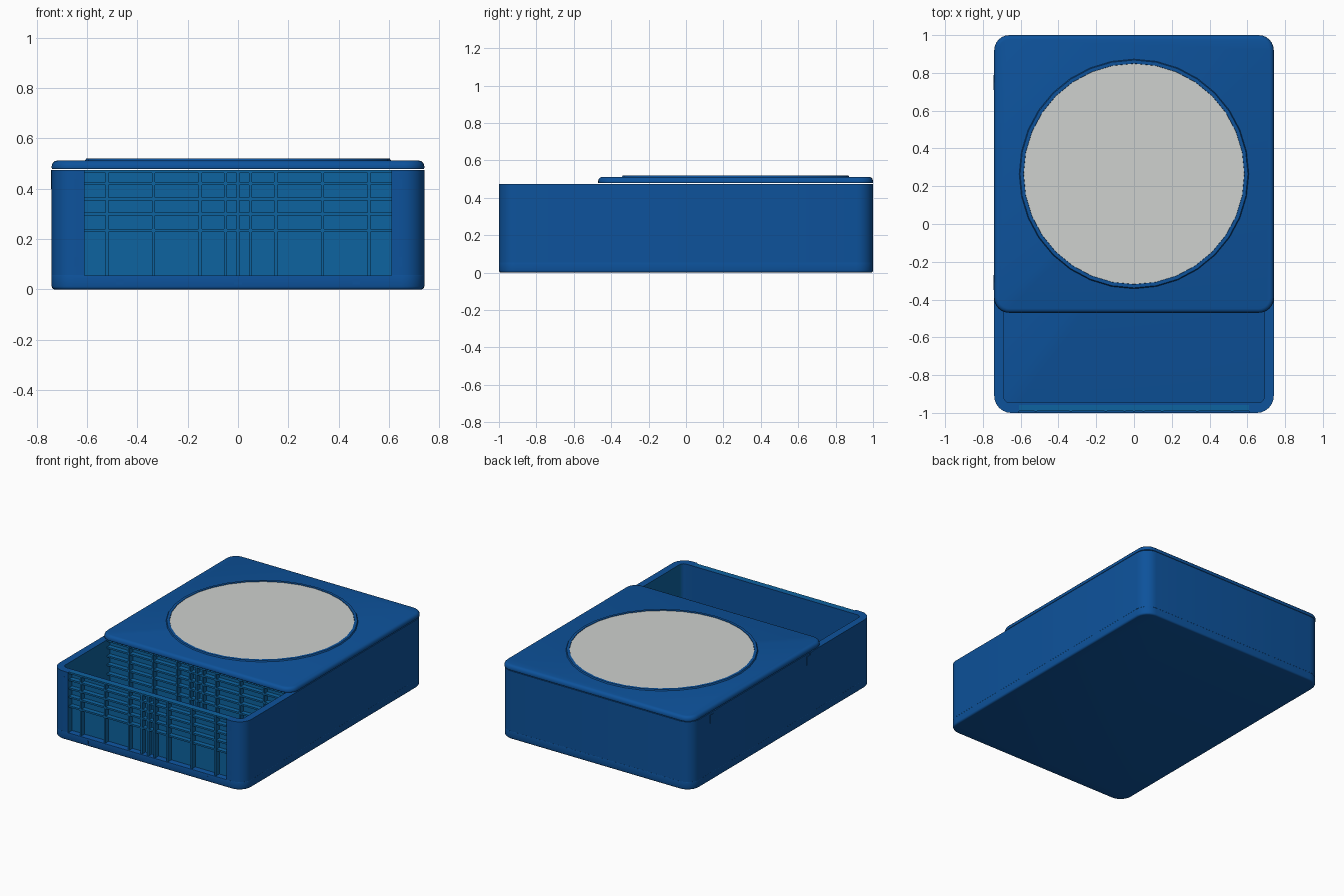
import bpy, bmesh, math

cube = bpy.data.objects.get("Cube")
if cube:
    bpy.data.objects.remove(cube, do_unlink=True)


def material(name, rgb):
    m = bpy.data.materials.new(name)
    m.use_nodes = True
    m.diffuse_color = (*rgb, 1)
    m.node_tree.nodes["Principled BSDF"].inputs["Base Color"].default_value = (*rgb, 1)
    return m


BLUE = material("deep blue", (0.004, 0.085, 0.33))
TEAL = material("teal blue", (0.004, 0.125, 0.35))
GREY = material("light grey", (0.62, 0.64, 0.62))

W, L, H = 0.74, 1.0, 0.475      # half width, half length, wall height
BASE = 0.055                    # floor thickness
GAP = 0.61                      # half width of the front opening


def finish(bm, name, mats, smooth=False, rule=None):
    bmesh.ops.recalc_face_normals(bm, faces=bm.faces)
    bm.normal_update()
    if rule:
        for f in bm.faces:
            f.material_index = int(rule(f))
    me = bpy.data.meshes.new(name)
    bm.to_mesh(me)
    bm.free()
    ob = bpy.data.objects.new(name, me)
    bpy.context.scene.collection.objects.link(ob)
    for m in mats:
        me.materials.append(m)
    if smooth:
        bpy.ops.object.select_all(action="DESELECT")
        ob.select_set(True)
        bpy.context.view_layer.objects.active = ob
        bpy.ops.object.shade_smooth_by_angle(angle=math.radians(35))
    return ob


def add_box(bm, x0, x1, y0, y1, z0, z1):
    ret = bmesh.ops.create_cube(bm, size=1)
    for v in ret["verts"]:
        v.co = ((x0 + x1) / 2 + v.co.x * (x1 - x0),
                (y0 + y1) / 2 + v.co.y * (y1 - y0),
                (z0 + z1) / 2 + v.co.z * (z1 - z0))


def outline(w, y0, y1, r, n=6):
    """Rounded rectangle, anticlockwise from the front right corner."""
    pts = []
    corners = [(w - r, y0 + r, -90), (w - r, y1 - r, 0),
               (r - w, y1 - r, 90), (r - w, y0 + r, 180)]
    for cx, cy, a in corners:
        for i in range(n + 1):
            t = math.radians(a + 90 * i / n)
            pts.append((cx + r * math.cos(t), cy + r * math.sin(t)))
    return pts


def loft(bm, rings, closed=True):
    loops = [[bm.verts.new((x, y, z)) for x, y in pts] for pts, z in rings]
    n = len(loops[0])
    for a, b in zip(loops, loops[1:]):
        for i in range(n if closed else n - 1):
            j = (i + 1) % n
            bm.faces.new((a[i], a[j], b[j], b[i]))
    return loops


def slab(name, y0, y1, z0, z1, r, top_bevel, bottom_bevel):
    """Rounded plate with softened top and bottom rims."""
    bm = bmesh.new()
    rings = []
    for bevel, z, sign in ((bottom_bevel, z0, 1), (top_bevel, z1, -1)):
        part = []
        for i in range(4):
            t = math.radians(30 * i)
            inset = bevel * (1 - math.sin(t))
            part.append((outline(W - inset, y0 + inset, y1 - inset, r - inset),
                         z + sign * bevel * (1 - math.cos(t))))
        rings += part if sign == 1 else part[::-1]
    loops = loft(bm, rings)
    bm.faces.new(loops[0])
    bm.faces.new(loops[-1])
    return finish(bm, name, [BLUE], smooth=True)


# Floor and lid
slab("floor_plate", -L, L, 0, BASE, 0.09, 0.001, 0.012)
slab("lid", -0.47, L, H + 0.003, 0.512, 0.08, 0.022, 0.004)

# Wall that wraps the sides and back, open at the front
bm = bmesh.new()
outer = [(GAP, -L)] + outline(W, -L, L, 0.09) + [(-GAP, -L)]
inner = [(GAP, -0.945)] + outline(0.69, -0.945, 0.95, 0.03) + [(-GAP, -0.945)]
loops = loft(bm, [(outer, BASE), (outer, H), (inner, H), (inner, BASE)], closed=False)
for end in (0, -1):
    bm.faces.new([lp[end] for lp in loops])
finish(bm, "wrap_wall", [BLUE, TEAL], True,
       lambda f: abs(f.normal.x) > 0.9 and abs(f.calc_center_median().x) < 0.7)


# Ribbed panels: the front wall and the divider under the lid edge
def ribbed_panel(name, half, front, back, top):
    bm = bmesh.new()
    add_box(bm, -half, half, back - 0.012, back, BASE, top)
    finish(bm, name, [BLUE, TEAL], rule=lambda f: f.normal.y < -0.5)
    bm = bmesh.new()
    t = 0.006
    for x in (0, 0.05, 0.15, 0.335, 0.52):
        for s in {x, -x}:
            add_box(bm, s - t, s + t, front, back - 0.01, BASE, top)
    for z in (0.235, 0.30, 0.36, 0.42, top - t):
        add_box(bm, -half, half, front + 0.002, back - 0.01, z - t, z + t)
    finish(bm, name + "_ribs", [TEAL])


ribbed_panel("front_panel", GAP, -0.992, -0.945, H)
ribbed_panel("divider_panel", 0.69, -0.46, -0.413, H)

# Raised ring around the window
bm = bmesh.new()
SIDES, CY = 32, 0.265


def circle(r):
    return [(r * math.cos(math.tau * i / SIDES), CY + r * math.sin(math.tau * i / SIDES))
            for i in range(SIDES)]


loft(bm, [(circle(0.61), 0.508), (circle(0.603), 0.52),
          (circle(0.585), 0.52), (circle(0.583), 0.508)])
finish(bm, "window_ring", [BLUE], smooth=True)

# Round window
bm = bmesh.new()
loops = loft(bm, [(circle(0.584), 0.508), (circle(0.584), 0.517)])
bm.faces.new(loops[1])
finish(bm, "round_window", [GREY])

# Small clips on the front frame and along the side wall
bm = bmesh.new()
for x in (-0.47, 0, 0.47):
    add_box(bm, x - 0.015, x + 0.015, -L - 0.001, -0.99, 0.02, 0.04)
for x in (-0.64, 0.64):
    for z in (0.11, 0.42):
        add_box(bm, x - 0.01, x + 0.01, -L - 0.001, -0.99, z - 0.018, z + 0.018)
for y in (-0.31, 0.75):
    add_box(bm, -W - 0.003, -W + 0.01, y - 0.04, y + 0.04, 0.40, 0.46)
    add_box(bm, -W - 0.003, -W + 0.01, y - 0.04, y, 0.46, H)
finish(bm, "clips", [BLUE])
